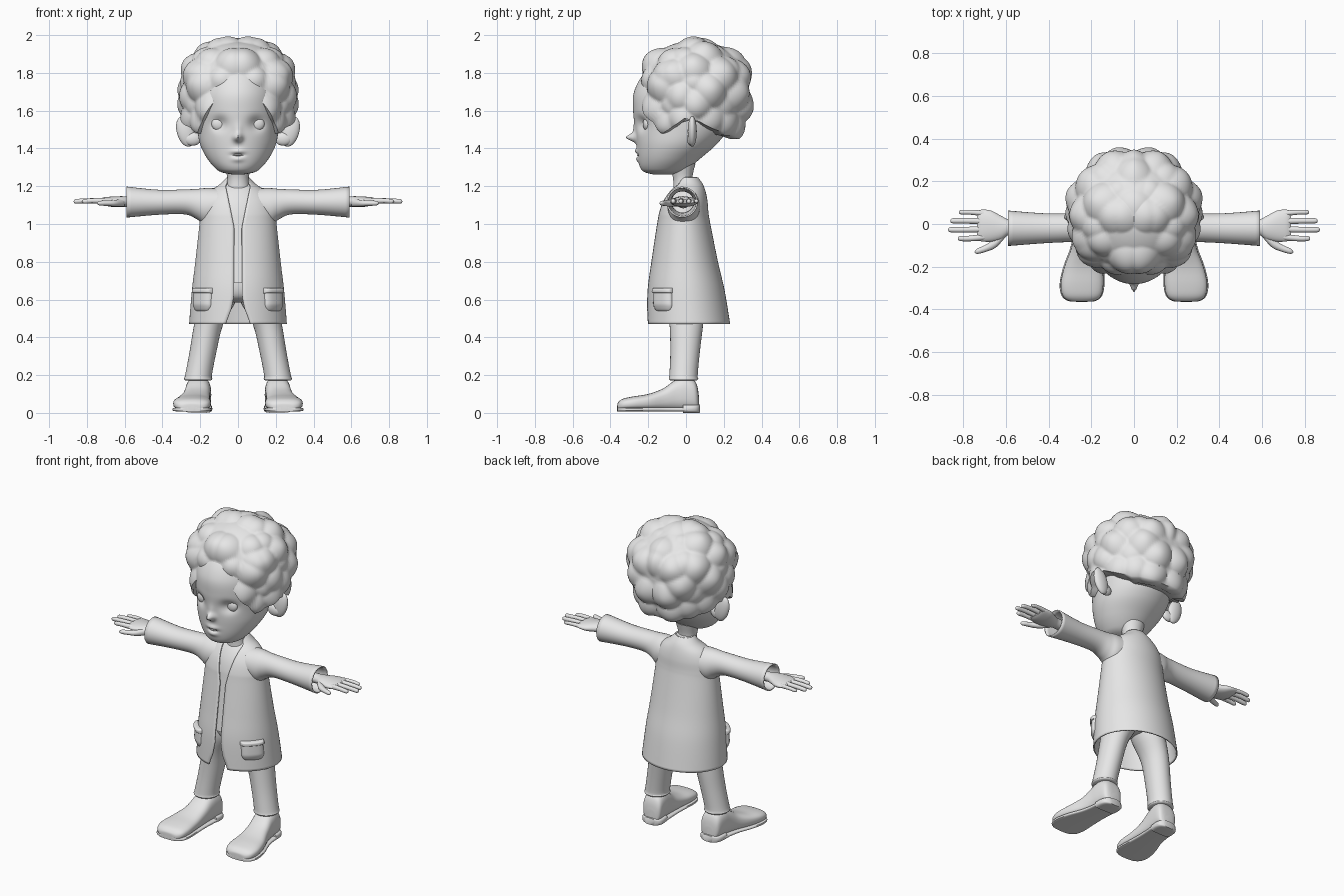
import bpy, bmesh, math
from math import sin, cos, pi, exp, radians
from mathutils import Vector, noise

if "Cube" in bpy.data.objects:
    bpy.data.objects.remove(bpy.data.objects["Cube"])

grey = bpy.data.materials.new("light_grey")
grey.use_nodes = True
grey.diffuse_color = (0.8, 0.8, 0.8, 1)
grey.node_tree.nodes["Principled BSDF"].inputs["Base Color"].default_value = (0.8, 0.8, 0.8, 1)
parts = []


def finish(name, bm, solid=0):
    bmesh.ops.recalc_face_normals(bm, faces=bm.faces)
    mesh = bpy.data.meshes.new(name)
    bm.to_mesh(mesh)
    bm.free()
    mesh.materials.append(grey)
    ob = bpy.data.objects.new(name, mesh)
    bpy.context.collection.objects.link(ob)
    if solid:
        mod = ob.modifiers.new("thickness", "SOLIDIFY")
        mod.thickness, mod.offset = solid, 0
    parts.append(ob)
    return ob


def skin(name, rows, wrap=True, caps=True, solid=0):
    """Bridge rows of points into a surface."""
    bm = bmesh.new()
    vs = [[bm.verts.new(p) for p in row] for row in rows]
    n = len(vs[0])
    for a, b in zip(vs, vs[1:]):
        for i in range(n if wrap else n - 1):
            j = (i + 1) % n
            bm.faces.new((a[i], a[j], b[j], b[i]))
    if caps:
        bm.faces.new(vs[0])
        bm.faces.new(vs[-1])
    return finish(name, bm, solid)


def spline(keys, steps):
    """Catmull-Rom through tuples."""
    k = [keys[0]] + list(keys) + [keys[-1]]
    out = []
    for i in range(1, len(k) - 2):
        for s in range(steps):
            t = s / steps
            out.append(tuple(b + .5 * t * (c - a + t * (2 * a - 5 * b + 4 * c - d + t * (3 * (b - c) + d - a)))
                             for a, b, c, d in zip(*k[i - 1:i + 3])))
    return out + [keys[-1]]


def lerp(keys, x):
    for a, b in zip(keys, keys[1:]):
        if x <= b[0]:
            t = (x - a[0]) / (b[0] - a[0])
            return [p + (q - p) * t for p, q in zip(a, b)][1:]
    return list(keys[-1][1:])


def ring(axis, key, n=32, power=1):
    """Rounded section; key = position, two centres, two radii."""
    pos, c1, c2, r1, r2 = key
    pts = []
    for i in range(n):
        t = 2 * pi * i / n
        u = c1 + r1 * math.copysign(abs(sin(t)) ** power, sin(t))
        v = c2 - r2 * math.copysign(abs(cos(t)) ** power, cos(t))
        pts.append({"x": (pos, u, v), "y": (u, pos, v), "z": (u, v, pos)}[axis])
    return pts


def loft(name, axis, keys, steps=4, n=32, power=1, side=1, caps=True, solid=0):
    rows = [[(side * x, y, z) for x, y, z in ring(axis, k, n, power)] for k in spline(keys, steps)]
    return skin(name, rows, True, caps, solid)


def ball(name, loc, scale, tilt=0):
    bm = bmesh.new()
    bmesh.ops.create_uvsphere(bm, u_segments=32, v_segments=20, radius=1)
    bmesh.ops.scale(bm, vec=scale, verts=bm.verts)
    ob = finish(name, bm)
    ob.location, ob.rotation_euler = loc, (0, tilt, 0)
    return ob


def body(keys):
    """Height, half width, front, back -> section keys."""
    return [(z, 0, (f + b) / 2, w, (b - f) / 2) for z, w, f, b in keys]


# Head with sculpted sockets, nose and mouth
head = body([(1.262, .03, -.17, -.06), (1.275, .09, -.22, -.02), (1.30, .125, -.243, .02),
             (1.35, .165, -.255, .08), (1.42, .2, -.262, .16), (1.5, .215, -.268, .22),
             (1.6, .222, -.28, .25), (1.7, .215, -.275, .25), (1.8, .18, -.22, .2),
             (1.88, .11, -.12, .12), (1.91, .02, -.02, .02)])


def bump(x, z, cx, cz, rx, rz):
    return exp(-((x - cx) / rx) ** 2 - ((z - cz) / rz) ** 2)


def sculpt(p):
    x, y, z = p
    if y < -.08:
        y += .03 * bump(abs(x), z, .1, 1.53, .04, .036)
        y -= .048 * bump(x, z, 0, 1.457, .021, .02) + .012 * bump(x, z, 0, 1.49, .02, .04)
        y -= .012 * bump(x, z, 0, 1.385, .035, .014) + .010 * bump(x, z, 0, 1.342, .03, .014)
        y += .018 * bump(x, z, 0, 1.365, .027, .007)
    return x, y, z


skin("head", [[sculpt(p) for p in ring("z", k, 128)] for k in spline(head, 10)])
ball("teeth", (0, -.248, 1.366), (.022, .012, .006))
loft("neck", "z", [(1.14, 0, -.01, .075, .06), (1.2, 0, -.015, .06, .052), (1.25, 0, -.018, .057, .052),
                   (1.32, 0, -.02, .075, .07)])

# Curly hair cap with a shaped hairline
hairline = [(0, 1.72), (22, 1.66), (36, 1.56), (50, 1.48), (62, 1.5), (80, 1.56),
            (100, 1.52), (130, 1.46), (180, 1.45)]
rows = []
SEG, ROWS = 144, 56
for r in range(ROWS + 3):
    row = []
    for i in range(SEG):
        phi = 2 * pi * i / SEG
        deg = math.degrees(min(phi, 2 * pi - phi))
        edge = math.acos((lerp(hairline, deg)[0] - 1.71) / .29)
        th = edge * max(.01, min(r / ROWS, 1))
        flat = sin(th) ** (.35 if th > pi / 2 else .92)
        d = Vector((.315 * flat * sin(phi), -.31 * flat * cos(phi), .28 * cos(th)))
        f1 = noise.voronoi(Vector((abs(d.x), d.y, d.z)) * 7.5 + Vector((.3, 2.1, 5)))[0][0]
        d *= 1 + .20 * (.33 - min(f1, .8) ** 1.6)
        tuck = 1 - .1 * max(0, r - ROWS)
        row.append((d.x * tuck, .045 + d.y * tuck, 1.71 + d.z))
    rows.append(row)
skin("hair", rows)

# Long coat: open front, wider at the hem and lapels
coat = body([(.47, .255, -.205, .23), (.65, .24, -.2, .2), (.8, .222, -.18, .165), (1.0, .2, -.15, .125),
             (1.06, .195, -.14, .115), (1.12, .18, -.12, .11), (1.17, .145, -.09, .1),
             (1.21, .09, -.055, .085), (1.245, .055, -.04, .06)])
gap = [(.47, .065), (.5, .055), (.55, .035), (.62, .021), (.98, .02), (1.08, .04), (1.2, .065), (1.25, .045)]
coat_rows = spline(coat, 8)


def on_coat(z, t, off=0):
    _, cy, w, d = lerp(coat_rows, z)
    return (w + off) * sin(t), cy - (d + off) * cos(t), z


rows = []
for k in coat_rows:
    t0 = math.asin(min(.95, lerp(gap, k[0])[0] / k[3]))
    rows.append([on_coat(k[0], t0 + (2 * pi - 2 * t0) * i / 72) for i in range(73)])
skin("coat", rows, wrap=False, caps=False, solid=.008)

# Shirt beneath the coat
loft("shirt", "z", [(z, 0, cy, w * .9, d * .93) for z, _, cy, w, d in spline(coat, 4) if z > .65], 1, 48)
loft("hips", "z", [(.585, 0, 0, .03, .05), (.61, 0, 0, .13, .1), (.66, 0, 0, .17, .12), (.74, 0, 0, .17, .12)])

fingers = {"little": (.055, .82, .011), "ring": (.015, .86, .013), "middle": (-.027, .87, .013),
           "index": (-.068, .825, .013)}

for side, s in (("left", 1), ("right", -1)):
    # Face details
    ball(side + "_eye", (s * .1, -.207, 1.53), (.04, .021, .037))
    ball(side + "_ear", (s * .278, .033, 1.49), (.046, .024, .083), s * .28)
    ball(side + "_ear_lobe", (s * .24, .025, 1.45), (.045, .02, .035))

    # Sleeve
    loft(side + "_sleeve", "x", [(.1, -.01, 1.10, .085, .085), (.17, -.012, 1.092, .08, .094),
                                 (.215, -.015, 1.105, .069, .077), (.28, -.017, 1.117, .063, .062),
                                 (.42, -.02, 1.115, .066, .062), (.59, -.02, 1.116, .079, .078)],
         5, side=s, caps=False, solid=.008)

    # Hand
    loft(side + "_palm", "x", [(.5, -.015, 1.115, .035, .032), (.58, -.015, 1.118, .035, .028),
                               (.62, -.018, 1.118, .055, .029), (.67, -.01, 1.118, .073, .027),
                               (.715, -.007, 1.12, .074, .02), (.735, -.007, 1.12, .065, .01)], side=s)
    for label, (y, tip, r) in fingers.items():
        loft(f"{side}_{label}_finger", "x",
             [(.68, y * .85, 1.12, r, r), (.72, y * .93, 1.122, r * 1.15, r * 1.15),
              ((.72 + tip) / 2, y, 1.123, r, r), (tip - .015, y, 1.12, r * .95, r * .95),
              (tip - .003, y, 1.12, r * .6, r * .6), (tip, y, 1.12, r * .1, r * .1)], 3, 16, side=s)
    loft(side + "_thumb", "x", [(.6, -.04, 1.112, .02, .02), (.645, -.085, 1.11, .024, .018),
                                (.69, -.112, 1.11, .017, .014), (.732, -.127, 1.11, .013, .012),
                                (.746, -.131, 1.11, .002, .002)], 4, 16, side=s)

    # Trouser leg with a small cuff
    loft(side + "_trouser_leg", "z", [(.70, .085, 0, .08, .105), (.6, .105, 0, .097, .105),
                                      (.47, .155, .002, .077, .089), (.32, .186, -.005, .071, .078),
                                      (.2, .209, -.013, .071, .075), (.18, .211, -.013, .075, .078),
                                      (.172, .211, -.013, .068, .07)], side=s)

    # Shoe: heel to toe as position, centre, half width, top
    shoe = [(.068, .203, .03, .09), (.06, .204, .053, .14), (.04, .206, .064, .175), (-.01, .21, .067, .19),
            (-.06, .214, .068, .172), (-.12, .222, .074, .13), (-.2, .236, .09, .1),
            (-.28, .243, .1, .087), (-.335, .244, .09, .074), (-.36, .244, .06, .055), (-.364, .244, .02, .04)]
    loft(side + "_shoe", "y", [(y, c, (top + .012) / 2, w, (top - .012) / 2) for y, c, w, top in shoe],
         4, 32, .75, s)
    loft(side + "_sole", "y", [(y, c, .018, w + .005, .011) for y, c, w, _ in shoe], 4, 24, .5, s)
    loft(side + "_heel", "y", [(.075, .204, .022, .035, .021), (.06, .205, .022, .06, .022),
                               (.03, .207, .022, .071, .022), (-.015, .21, .022, .07, .022)], 3, 24, .5, s)

    # Puffed coat pocket and its flap
    rows, flap = [], []
    for a in range(17):
        v = a / 16
        rows.append([])
        flap.append([])
        for b in range(21):
            u = b / 10 - 1
            puff = max(0, 1 - abs(u) ** 4) ** .5 * min(1, v * 3) ** .5
            width = .31 * (1 - .35 * max(0, 1 - v * 3) ** 2)
            x, y, z = on_coat(.535 + .12 * v, .9 + width * u, -.004 + .026 * puff)
            rows[-1].append((s * x, y, z))
            lip = max(0, 1 - abs(u) ** 6) ** .5 * max(0, 1 - (2 * v - 1) ** 4) ** .5
            x, y, z = on_coat(.632 + .03 * v, .9 + .33 * u, -.004 + .034 * lip)
            flap[-1].append((s * x, y, z))
    skin(side + "_pocket", rows, wrap=False, caps=False)
    skin(side + "_pocket_flap", flap, wrap=False, caps=False)

# Smooth shading with crisp hems
bpy.context.view_layer.update()
for ob in bpy.context.view_layer.objects:
    ob.select_set(ob in parts)
bpy.context.view_layer.objects.active = parts[0]
bpy.ops.object.shade_smooth_by_angle(angle=radians(50))
